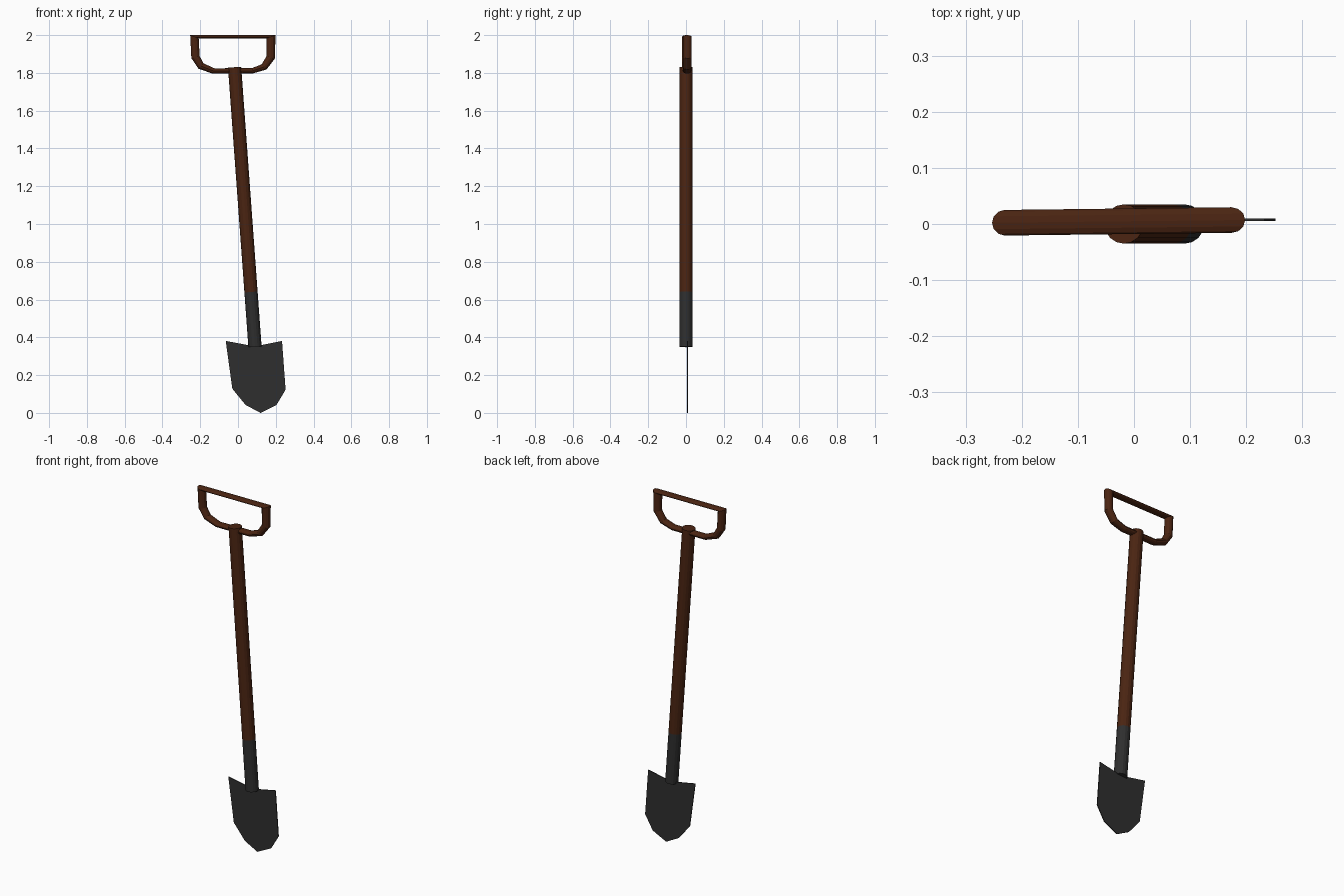
import bpy, bmesh, math
from mathutils import Vector

if "Cube" in bpy.data.objects:
    bpy.data.objects.remove(bpy.data.objects["Cube"])


def material(name, color):
    m = bpy.data.materials.new(name)
    m.diffuse_color = (*color, 1)
    m.use_nodes = True
    m.node_tree.nodes["Principled BSDF"].inputs["Base Color"].default_value = m.diffuse_color
    return m


wood = material("brown_wood", (0.07, 0.018, 0.006))
metal = material("dark_metal", (0.028, 0.028, 0.028))


def add_object(name, bm, mat):
    bmesh.ops.recalc_face_normals(bm, faces=bm.faces)
    mesh = bpy.data.meshes.new(name)
    bm.to_mesh(mesh)
    bm.free()
    mesh.materials.append(mat)
    obj = bpy.data.objects.new(name, mesh)
    bpy.context.collection.objects.link(obj)
    return obj


def rod(name, a, b, radius, mat, sides=16):
    a, b = Vector(a), Vector(b)
    bm = bmesh.new()
    bmesh.ops.create_cone(bm, cap_ends=True, segments=sides, radius1=radius,
                          radius2=radius, depth=(b - a).length)
    obj = add_object(name, bm, mat)
    obj.location = (a + b) / 2
    obj.rotation_euler = (b - a).to_track_quat('Z', 'Y').to_euler()
    return obj


# Leaning shaft and metal socket share one axis
top = Vector((-0.018, 0, 1.83))
bottom = Vector((0.09, 0, 0.35))
joint = bottom.lerp(top, 0.196)
rod("wooden_shaft", joint, top, 0.035, wood)
rod("blade_socket", bottom, joint, 0.035, metal)

# Thin flat pointed blade
outline = [(-0.065, 0.381), (0.09, 0.352), (0.233, 0.381), (0.252, 0.123),
           (0.204, 0.042), (0.119, 0.0), (0.04, 0.042), (-0.03, 0.128)]
bm = bmesh.new()
face = bm.faces.new([bm.verts.new((x, 0.005, z)) for x, z in outline])
ext = bmesh.ops.extrude_face_region(bm, geom=[face], use_keep_orig=True)
bmesh.ops.translate(bm, vec=(0, 0.005, 0),
                    verts=[g for g in ext["geom"] if isinstance(g, bmesh.types.BMVert)])
add_object("blade", bm, metal)

# Closed D grip: each station is outer (x, z), inner (x, z); the top bar is flattened
stations = [(-0.253, 2.0, -0.208, 1.982), (-0.247, 1.878, -0.203, 1.888),
            (-0.209, 1.822, -0.182, 1.85), (-0.134, 1.796, -0.124, 1.824),
            (0.074, 1.796, 0.076, 1.826), (0.151, 1.818, 0.125, 1.845),
            (0.196, 1.877, 0.151, 1.888), (0.198, 2.0, 0.15, 1.982)]
sides = 12
bm = bmesh.new()
rings = []
for ox, oz, ix, iz in stations:
    cx, cz = (ox + ix) / 2, (oz + iz) / 2
    ring = []
    for k in range(sides):
        t = math.tau * k / sides
        ring.append(bm.verts.new((cx + (ox - cx) * math.cos(t),
                                  0.005 + 0.012 * cx + 0.0228 * math.sin(t),
                                  cz + (oz - cz) * math.cos(t))))
    rings.append(ring)
for i, a in enumerate(rings):
    b = rings[(i + 1) % len(rings)]
    for k in range(sides):
        n = (k + 1) % sides
        bm.faces.new((a[k], a[n], b[n], b[k]))
add_object("grip_handle", bm, wood)
